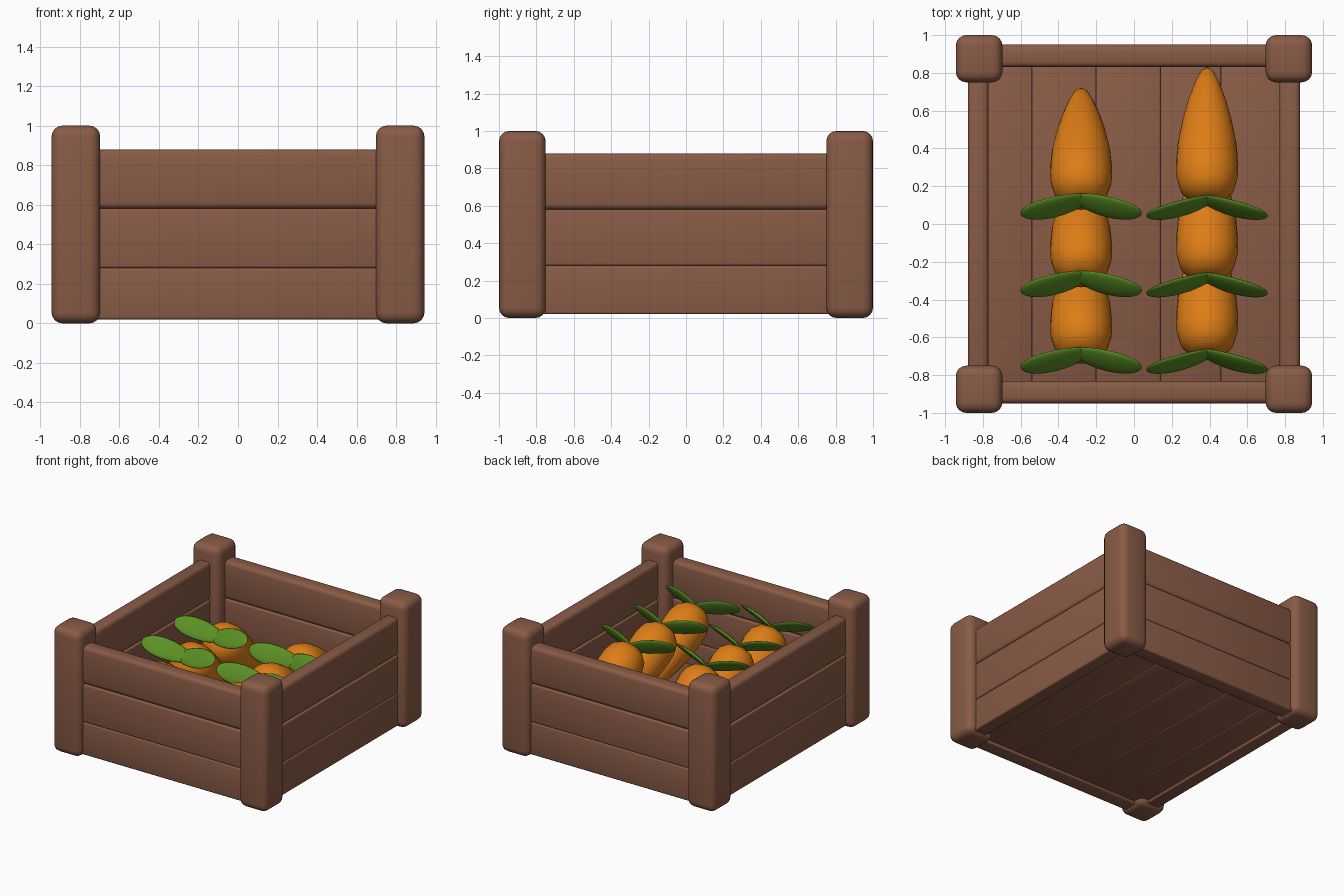
import bpy, bmesh, math
from mathutils import Vector, Matrix

if "Cube" in bpy.data.objects:
    bpy.data.objects.remove(bpy.data.objects["Cube"])


def material(name, rgb):
    m = bpy.data.materials.new(name)
    m.diffuse_color = (*rgb, 1)
    m.use_nodes = True
    m.node_tree.nodes["Principled BSDF"].inputs["Base Color"].default_value = m.diffuse_color
    return m


WOOD = material("brown wood", (0.25, 0.105, 0.062))
ORANGE = material("carrot orange", (0.72, 0.205, 0.008))
GREEN = material("leaf green", (0.105, 0.28, 0.018))


def finish(bm, name, mat, matrix=None):
    bmesh.ops.recalc_face_normals(bm, faces=bm.faces)
    for f in bm.faces:
        f.smooth = True
    me = bpy.data.meshes.new(name)
    bm.to_mesh(me)
    bm.free()
    me.materials.append(mat)
    ob = bpy.data.objects.new(name, me)
    bpy.context.collection.objects.link(ob)
    if matrix:
        ob.matrix_world = matrix
    return ob


def box(name, lo, hi, bevel, segs=3):
    lo, hi = Vector(lo), Vector(hi)
    bm = bmesh.new()
    bmesh.ops.create_cube(bm, size=1)
    for v in bm.verts:
        v.co = (lo + hi) / 2 + v.co * (hi - lo)
    bmesh.ops.bevel(bm, geom=bm.edges[:], offset=bevel, segments=segs,
                    profile=0.5, affect='EDGES')
    return finish(bm, name, WOOD)


# corner posts
for sx in (-1, 1):
    for sy in (-1, 1):
        x, y = sx * 0.82, sy * 0.875
        box("corner_post", (x - 0.123, y - 0.125, 0), (x + 0.123, y + 0.125, 1), 0.055, 4)

# wall planks, three high on each side
levels = [(0.02, 0.28), (0.28, 0.58), (0.58, 0.88)]
for z0, z1 in levels:
    b = 0.03 if z1 > 0.8 else 0.012
    for s in (-1, 1):
        y0, y1 = sorted((s * 0.83, s * 0.95))
        box("end_plank", (-0.78, y0, z0), (0.78, y1, z1), b)
        x0, x1 = sorted((s * 0.77, s * 0.88))
        box("side_plank", (x0, -0.85, z0), (x1, 0.85, z1), b)

# floor planks running front to back
seams = [-0.80, -0.54, -0.20, 0.14, 0.46, 0.80]
for x0, x1 in zip(seams, seams[1:]):
    box("floor_plank", (x0, -0.86, 0.04), (x1, 0.86, 0.10), 0.008, 2)

# carrot profile: distance from the head, radius
PROFILE = [(0.0, 0.0), (0.0, 0.05), (0.02, 0.10), (0.065, 0.142), (0.14, 0.162),
           (0.22, 0.165), (0.35, 0.155), (0.49, 0.130), (0.61, 0.100),
           (0.71, 0.068), (0.78, 0.038), (0.82, 0.0)]


def carrot(matrix):
    bm = bmesh.new()
    vs = [bm.verts.new((r, 0, -t)) for t, r in PROFILE]
    es = [bm.edges.new(p) for p in zip(vs, vs[1:])]
    bmesh.ops.spin(bm, geom=vs + es, cent=(0, 0, 0), axis=(0, 0, 1),
                   angle=math.tau, steps=24)
    bmesh.ops.remove_doubles(bm, verts=bm.verts, dist=1e-4)
    finish(bm, "carrot", ORANGE, matrix)


def leaf(matrix, side):
    # flattened paddle curving outward and forward from the carrot head
    bm = bmesh.new()
    bmesh.ops.create_uvsphere(bm, u_segments=16, v_segments=12, radius=1,
                              matrix=Matrix.Rotation(math.pi / 2, 4, 'Y'))
    for v in bm.verts:
        x = 0.135 + v.co.x * 0.187
        u = max(x, 0) / 0.32
        rise = 0.13 * u - 0.035 * u * u
        v.co = (side * x, v.co.y * (0.075 + 0.01 * u), v.co.z * 0.017 + rise + 0.005)
    finish(bm, "carrot_leaf", GREEN, matrix)


# two leaning rows of three carrots
for x, pitch, z in ((-0.28, 44, 0.66), (0.387, 31, 0.64)):
    for y in (0.13, -0.28, -0.685):
        m = Matrix.Translation((x, y, z)) @ Matrix.Rotation(math.radians(90 - pitch), 4, 'X')
        carrot(m)
        for side in (-1, 1):
            leaf(m, side)
